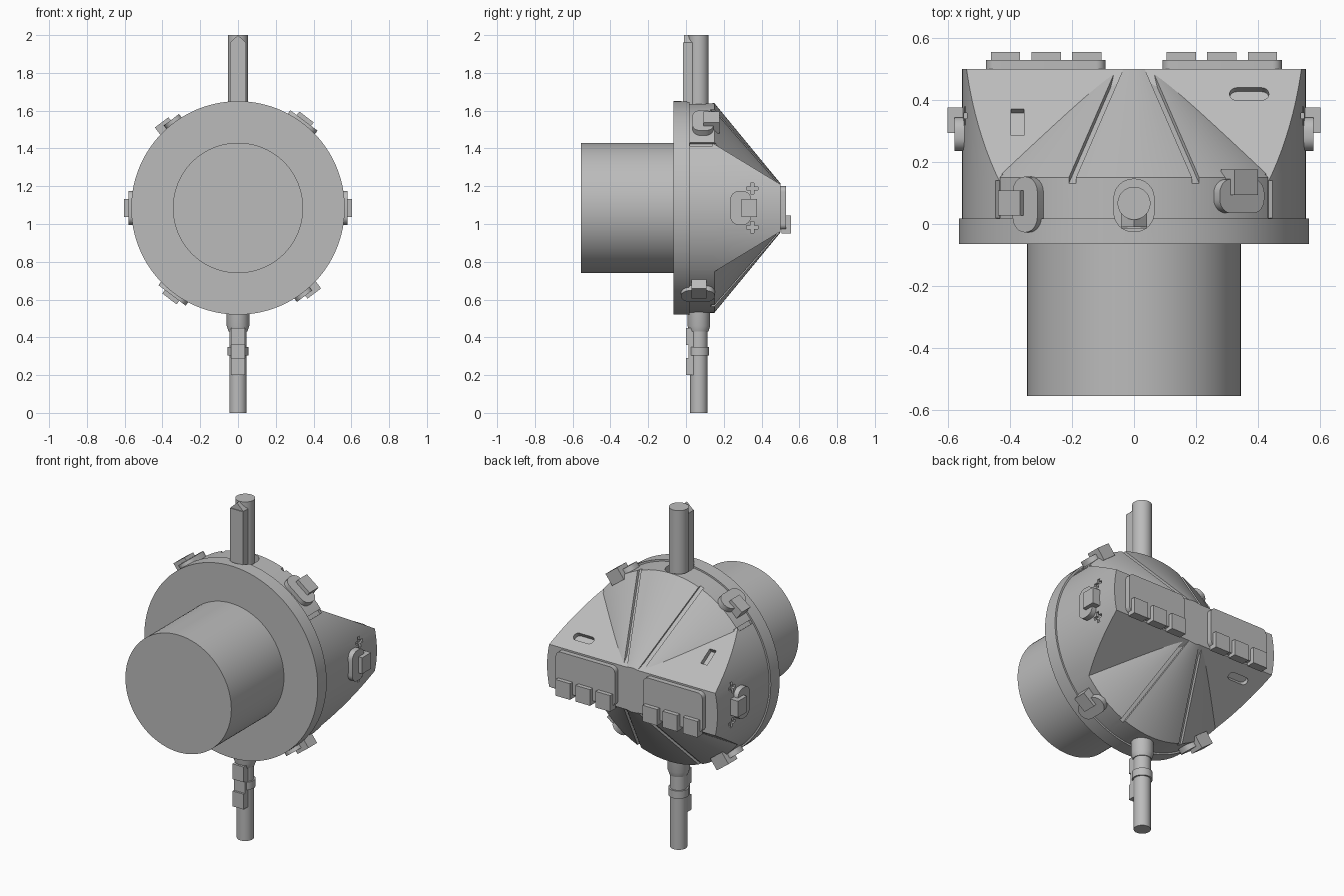
import bpy, bmesh, math
from mathutils import Matrix, Vector

if "Cube" in bpy.data.objects:
    bpy.data.objects.remove(bpy.data.objects["Cube"])

ZC = 1.085          # height of the main axis
R = 0.555           # body radius
Y = Vector((0, 1, 0))
Z = Vector((0, 0, 1))

grey = bpy.data.materials.new("plain_grey")
grey.use_nodes = True
GREY = (0.5, 0.5, 0.5, 1)
grey.diffuse_color = GREY
grey.node_tree.nodes["Principled BSDF"].inputs["Base Color"].default_value = GREY


def finish(name, bm, smooth=True):
    bmesh.ops.recalc_face_normals(bm, faces=bm.faces)
    me = bpy.data.meshes.new(name)
    bm.to_mesh(me)
    bm.free()
    me.materials.append(grey)
    ob = bpy.data.objects.new(name, me)
    bpy.context.collection.objects.link(ob)
    if smooth:
        shade(ob)
    return ob


def activate(ob):
    bpy.ops.object.select_all(action='DESELECT')
    ob.select_set(True)
    bpy.context.view_layer.objects.active = ob


def shade(ob):
    activate(ob)
    bpy.ops.object.shade_smooth_by_angle(angle=math.radians(25))


def frame(origin, normal, up):
    """Matrix whose local z is the normal and local y is up."""
    n, u = Vector(normal).normalized(), Vector(up).normalized()
    m = Matrix((u.cross(n), u, n)).transposed().to_4x4()
    m.translation = origin
    return m


def prism(name, outline, depth, m):
    """Extrude a local XY outline along local z."""
    bm = bmesh.new()
    face = bm.faces.new([bm.verts.new((x, y, 0)) for x, y in outline])
    ext = bmesh.ops.extrude_face_region(bm, geom=[face])
    tops = [g for g in ext["geom"] if isinstance(g, bmesh.types.BMVert)]
    bmesh.ops.translate(bm, verts=tops, vec=(0, 0, depth))
    bm.transform(m)
    return finish(name, bm)


def slab(name, w, h, depth, m, r=0.0):
    """Rectangle with corner radius r, extruded from its base."""
    pts = []
    for i, (sx, sy) in enumerate(((1, 1), (-1, 1), (-1, -1), (1, -1))):
        for k in range(7 if r else 1):
            a = math.radians(90 * i + 15 * k)
            pts.append((sx * (w / 2 - r) + r * math.cos(a), sy * (h / 2 - r) + r * math.sin(a)))
    clean = [p for i, p in enumerate(pts) if (Vector(p) - Vector(pts[i - 1])).length > 1e-5]
    return prism(name, clean, depth, m)


def lathe(name, profile, m, n=96):
    """Stack of (radius, height) rings around local z, capped."""
    bm = bmesh.new()
    rings = [[bm.verts.new((r * math.cos(2 * math.pi * i / n), r * math.sin(2 * math.pi * i / n), h))
              for i in range(n)] for r, h in profile]
    for a, b in zip(rings, rings[1:]):
        for i in range(n):
            j = (i + 1) % n
            bm.faces.new((a[i], a[j], b[j], b[i]))
    bm.faces.new(rings[0])
    bm.faces.new(rings[-1])
    bm.transform(m)
    return finish(name, bm)


def boolean(ob, tools, op='DIFFERENCE'):
    for t in tools:
        mod = ob.modifiers.new("cut", 'BOOLEAN')
        mod.operation, mod.solver, mod.object = op, 'EXACT', t
        activate(ob)
        bpy.ops.object.modifier_apply(modifier=mod.name)
        bpy.data.objects.remove(t)
    shade(ob)


axis = frame((0, 0, ZC), Y, Z)

# Front barrel
lathe("front_barrel", [(0.345, -0.555), (0.345, -0.05)], axis)

# Flange, drum and rear cone, with grooves, notches and mast sockets cut in
drum = lathe("flange_and_cone", [(0.565, -0.065), (0.565, 0.018), (R, 0.018), (R, 0.15), (0.13, 0.5)], axis, 128)
cuts = []
for s in (-1, 1):
    for a in (69, 111):
        d = Vector((math.cos(math.radians(a)), 0, s * math.sin(math.radians(a))))
        start = Vector((0, 0.15, ZC)) + d * R
        end = Vector((0, 0.5, ZC)) + d * 0.13
        run = (end - start).normalized()
        n = (d - run * d.dot(run)).normalized()
        cuts.append(slab("groove_cutter", 0.025, 0.7, 0.1, frame((start + end) / 2 - n * 0.015, n, run)))
    for a in (37.5, 142.5):
        d = Vector((math.cos(math.radians(a)), 0, s * math.sin(math.radians(a))))
        cuts.append(slab("notch_cutter", 0.022, 0.15, 0.1, frame(Vector((0, 0.095, ZC)) + d * 0.54, d, Y)))
    cuts.append(slab("socket_cutter", 0.13, 0.17, 0.2, frame((0, 0.06, ZC + s * 0.5), Z * s, Y), 0.062))
boolean(drum, cuts)

# Rear wedge housing: flat sloping roofs within the body radius
half = [(0.14, 0.344), (0.5, 0.125)]
outline = half + [(y, -z) for y, z in reversed(half)]
wedge = prism("wedge_housing", outline, 1.4, frame((-0.7, 0, ZC), (1, 0, 0), Z))
bm = bmesh.new()
bm.from_mesh(wedge.data)
for v in bm.verts:      # outline is read as (along axis, up)
    x, y, z = v.co
    v.co = (x, -y, z)
if abs(min(v.co.y for v in bm.verts) - 0.14) > 0.01:
    for v in bm.verts:
        v.co.y = -v.co.y
bmesh.ops.recalc_face_normals(bm, faces=bm.faces)
bm.to_mesh(wedge.data)
bm.free()
boolean(wedge, [lathe("body_cutter", [(R, 0.0), (R, 0.7)], axis, 128)], 'INTERSECT')


def roof(x, y, s):
    """Frame sunk just below the upper (s=1) or lower (s=-1) roof."""
    slope = (0.344 - 0.125) / 0.36
    n = Vector((0, slope, s)).normalized()
    p = Vector((x, y, ZC + s * (0.125 + (0.5 - y) * slope)))
    return frame(p - n * 0.025, n, Vector((0, 1, -s * slope)))


cuts = [slab("slot_cutter", 0.127, 0.047, 0.1, roof(0.372, 0.42, 1), 0.023),
        slab("slot_cutter", 0.127, 0.047, 0.1, roof(-0.372, 0.42, -1), 0.023),
        slab("window_cutter", 0.042, 0.1, 0.1, roof(-0.376, 0.328, 1))]
for s in (-1, 1):
    for dz in (-0.103, 0.103):
        f = frame((s * 0.53, 0.35, ZC + dz), (s, 0, 0), Y)
        cuts += [slab("cross_cutter", w, h, 0.1, f) for w, h in ((0.06, 0.018), (0.018, 0.06))]
boolean(wedge, cuts)

# Rear panels, each with three blocks along the lower edge
for side, s in (("left", 1), ("right", -1)):
    slab(side + "_rear_panel", 0.385, 0.23, 0.04, frame((s * 0.285, 0.49, 1.085), Y, Z), 0.03)
    for i in range(3):
        slab(f"{side}_rear_block_{i + 1}", 0.095, 0.095, 0.05,
             frame((s * (0.153 + 0.131 * i), 0.505, 0.997), Y, Z))


# Six latches around the body: a rounded pad and a square catch
def latch(name, angle, y, along_axis):
    a = math.radians(angle)
    d = Vector((math.cos(a), 0, math.sin(a)))
    m = frame(Vector((0, y, ZC)) + d * 0.53, d, Y)
    if along_axis:
        slab(name + "_pad", 0.1, 0.18, 0.055, m, 0.049)
        slab(name + "_catch", 0.09, 0.08, 0.075, m @ Matrix.Translation((-0.05, 0.005, 0)))
    else:
        slab(name + "_pad", 0.18, 0.11, 0.05, m, 0.045)
        slab(name + "_catch", 0.095, 0.083, 0.073, m @ Matrix.Translation((0, 0.045, 0)))


for name, angle, y, along in (("left_latch", 0, 0.29, False), ("right_latch", 180, 0.29, False),
                              ("upper_left_latch", 53, 0.09, False), ("lower_right_latch", 233, 0.09, False),
                              ("upper_right_latch", 127, 0.063, True), ("lower_left_latch", 307, 0.063, True)):
    latch(name, angle, y, along)

# Upper mast with a chamfered front spine
lathe("upper_mast", [(0.053, 1.5), (0.053, 2.0)], Matrix.Translation((0, 0.067, 0)), 40)
spine = slab("upper_mast_spine", 0.084, 0.075, 0.46, frame((0, 0.0225, 1.5), Z, Y))
bm = bmesh.new()
bm.from_mesh(spine.data)
cut = Vector((0.6, -0.3, 0.75))
for s in (-1, 1):
    geom = bm.verts[:] + bm.edges[:] + bm.faces[:]
    n = Vector((s * 0.6, 0, 0.7))
    res = bmesh.ops.bisect_plane(bm, geom=geom, plane_co=(0, 0, 2.0), plane_no=n, clear_outer=True)
    edges = [e for e in bm.edges if e.is_boundary]
    if edges:
        bmesh.ops.holes_fill(bm, edges=edges)
bm.to_mesh(spine.data)
bm.free()
prism("upper_mast_tip", [(-0.042, 0), (0.042, 0), (0, 0.04)], 0.05, frame((0, 0.04, 1.96), (0, -1, 0), Z))

# Lower mast with collars and a stepped front rail
low = Matrix.Translation((0, 0.068, 0))
lathe("lower_mast", [(0.046, 0.0), (0.046, 0.65)], low, 40)
lathe("lower_mast_socket", [(0.05, 0.43), (0.06, 0.46), (0.06, 0.62)], low, 40)
lathe("lower_mast_collar", [(0.055, 0.305), (0.055, 0.35)], low, 40)
for name, z0, z1, front in (("lower_rail", 0.2, 0.29, 0.0), ("middle_rail", 0.29, 0.36, 0.012),
                            ("upper_rail", 0.36, 0.45, 0.0)):
    slab(name, 0.072, 0.06 - front, z1 - z0, frame((0, 0.03 + front / 2, z0), Z, Y))
